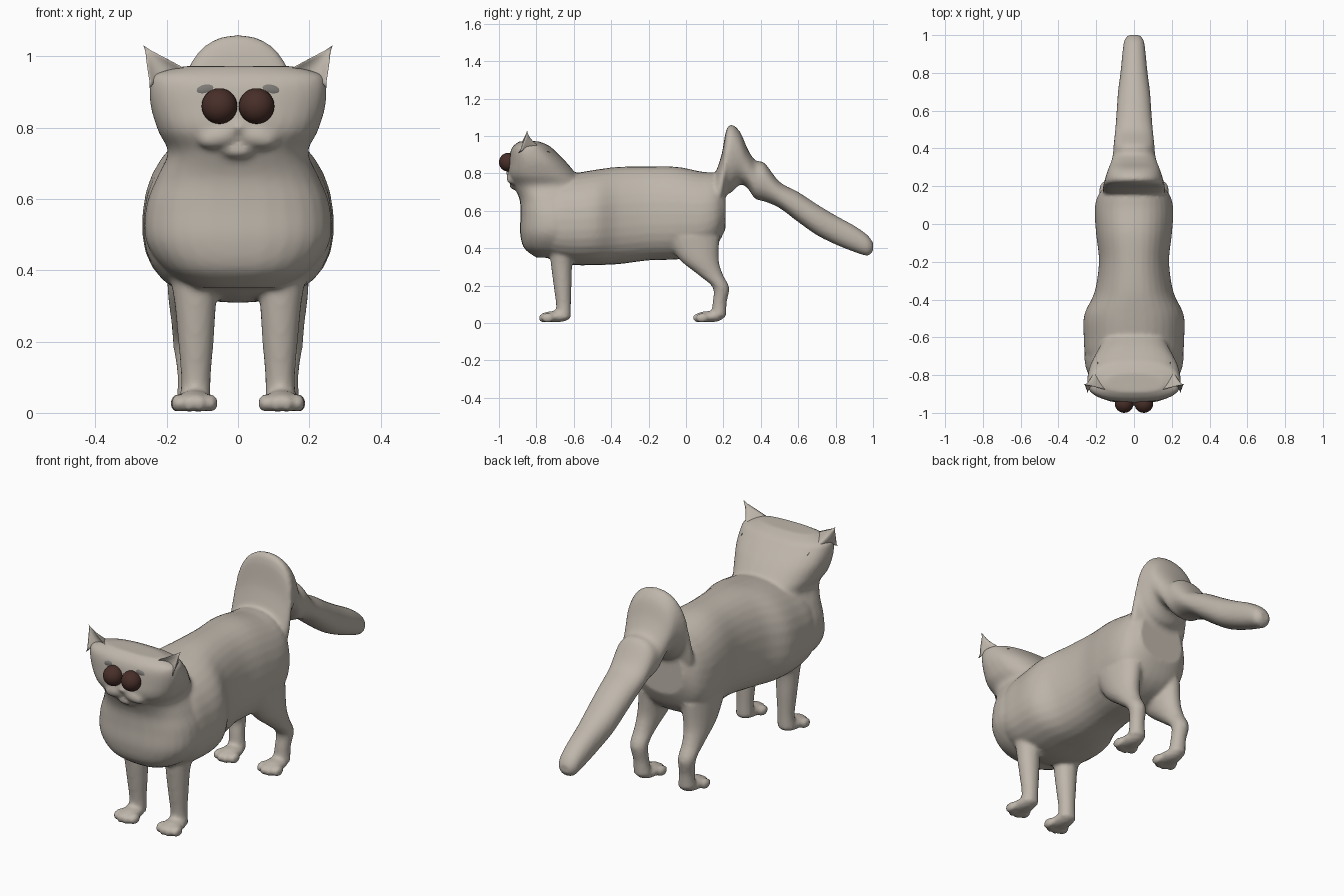
import bpy, bmesh, math
from mathutils import Vector, Matrix

cube = bpy.data.objects.get("Cube")
if cube:
    bpy.data.objects.remove(cube)


def material(name, rgb):
    m = bpy.data.materials.new(name)
    m.use_nodes = True
    m.diffuse_color = (*rgb, 1)
    m.node_tree.nodes["Principled BSDF"].inputs["Base Color"].default_value = (*rgb, 1)
    return m


FUR = material("warm_grey_fur", (0.52, 0.47, 0.41))
EYE = material("dark_brown_eye", (0.065, 0.028, 0.022))
SOCKET = material("shadow_grey_socket", (0.2, 0.19, 0.175))


def make_object(name, bm, mat):
    bmesh.ops.recalc_face_normals(bm, faces=bm.faces)
    for f in bm.faces:
        f.smooth = True
    mesh = bpy.data.meshes.new(name)
    bm.to_mesh(mesh)
    bm.free()
    mesh.materials.append(mat)
    obj = bpy.data.objects.new(name, mesh)
    bpy.context.collection.objects.link(obj)
    return obj


def smooth_path(stations, steps=5):
    """Catmull-Rom interpolation through the stations."""
    pts = [Vector(s) for s in stations]
    pts = [pts[0]] + pts + [pts[-1]]
    out = []
    for a, b, c, d in zip(pts, pts[1:], pts[2:], pts[3:]):
        for i in range(steps):
            t = i / steps
            out.append(b + 0.5 * t * ((c - a) + t * ((2 * a - 5 * b + 4 * c - d)
                       + t * (3 * b - a - 3 * c + d))))
    return out + [pts[-1]]


def loft(bm, stations, tangent, power=2.0, pear=0.0, sides=32):
    """Closed skin over rings (x, y, z, half width, half depth) facing tangent."""
    depth_axis = Vector((0, -tangent[2], tangent[1]))
    rings = []
    for x, y, z, rx, rt in smooth_path(stations):
        ring = []
        for k in range(sides):
            a = math.tau * k / sides
            c, s = math.cos(a), math.sin(a)
            u = math.copysign(abs(c) ** (2 / power), c) * (1 - pear * s)
            v = math.copysign(abs(s) ** (2 / power), s)
            ring.append(bm.verts.new(Vector((x + rx * u, y, z)) + depth_axis * rt * v))
        rings.append(ring)
    for r0, r1 in zip(rings, rings[1:]):
        for k in range(sides):
            j = (k + 1) % sides
            bm.faces.new((r0[k], r0[j], r1[j], r1[k]))
    bm.faces.new(rings[0][::-1])
    bm.faces.new(rings[-1])


def ball(bm, loc, radii, turn=0.0):
    mat = Matrix.LocRotScale(Vector(loc), Matrix.Rotation(turn, 3, "Y"), Vector(radii))
    bmesh.ops.create_uvsphere(bm, u_segments=24, v_segments=14, radius=1, matrix=mat)


def upright(rows):
    """Rows of y, bottom z, top z, half width become upright rings."""
    return [(0, y, (b + t) / 2, rx, (t - b) / 2) for y, b, t, rx in rows]


def level(rows):
    """Rows of z, front y, back y, half width become level rings."""
    return [(0, (f + b) / 2, z, rx, (b - f) / 2) for z, f, b, rx in rows]


skin = bmesh.new()

# Trunk
loft(skin, upright([
    (-.80, .38, .74, .20), (-.70, .33, .78, .255), (-.60, .31, .80, .265),
    (-.48, .31, .82, .262), (-.36, .315, .835, .208), (-.20, .335, .837, .185),
    (-.05, .34, .835, .20), (.08, .36, .81, .207), (.16, .41, .80, .185),
    (.21, .50, .76, .13)]), (0, 1, 0), power=2.3, pear=.1)

# Chest, neck and head
loft(skin, level([
    (.35, -.80, -.50, .12), (.40, -.865, -.45, .20), (.48, -.887, -.42, .255),
    (.58, -.885, -.42, .255), (.66, -.89, -.45, .225), (.73, -.92, -.52, .195),
    (.79, -.95, -.58, .222), (.86, -.947, -.64, .243), (.92, -.938, -.70, .245),
    (.95, -.92, -.735, .23), (.972, -.89, -.79, .15)]), (0, 0, 1), power=2.5, pear=-.12)

# Raised rump and hanging tail
loft(skin, upright([
    (.15, .50, .78, .16), (.19, .60, .90, .168), (.215, .68, 1.03, .16),
    (.245, .70, 1.06, .152), (.29, .74, 1.02, .137), (.33, .72, .93, .122),
    (.37, .665, .87, .112), (.42, .65, .855, .108), (.50, .615, .755, .10),
    (.60, .54, .70, .092), (.70, .47, .635, .085), (.80, .42, .575, .072),
    (.90, .38, .52, .062), (.97, .36, .47, .052), (1.0, .385, .43, .03)]),
    (0, 1, 0), power=2.2)

for side in (-1, 1):
    # Front and hind legs
    front = [(.125, -.655, .42, .075, .075), (.12, -.665, .32, .06, .058),
             (.118, -.66, .20, .05, .048), (.118, -.655, .10, .042, .04),
             (.12, -.655, .03, .044, .04)]
    hind = [(.12, .03, .46, .08, .15), (.132, .07, .34, .065, .105),
            (.138, .13, .26, .05, .067), (.138, .187, .19, .044, .044),
            (.132, .18, .11, .038, .038), (.128, .175, .035, .044, .04)]
    for leg in (front, hind):
        loft(skin, [(side * x, *rest) for x, *rest in leg], (0, 0, -1), sides=24)
    # Paws with four toes each
    for x, y, length in ((.122, -.70, .085), (.125, .125, .08)):
        ball(skin, (side * x, y, .034), (.05, length, .03))
        for k in range(4):
            off = (k - 1.5) * .031
            ball(skin, (side * x + off, y - .063 + abs(off) * .5, .027),
                 (.019, .035, .026))
    # Muzzle puff
    ball(skin, (side * .052, -.925, .775), (.062, .035, .033), side * .25)

# Nose and chin
ball(skin, (0, -.937, .80), (.028, .026, .018))
ball(skin, (0, -.915, .738), (.05, .03, .025))

body = make_object("body", skin, FUR)
fuse = body.modifiers.new("fuse", "REMESH")
fuse.mode = "VOXEL"
fuse.voxel_size = .01
fuse.use_smooth_shade = True
relax = body.modifiers.new("relax", "SMOOTH")
relax.factor = .5
relax.iterations = 5

for side, label in ((-1, "right"), (1, "left")):
    # Cupped ear
    bm = bmesh.new()
    edge_crease = bm.edges.layers.float.new("crease_edge")
    vert_crease = bm.verts.layers.float.new("crease_vert")
    tip, outer, back, inner, hollow = [bm.verts.new((side * x, y, z)) for x, y, z in (
        (.265, -.85, 1.03), (.248, -.895, .91), (.19, -.72, .91),
        (.115, -.89, .95), (.20, -.835, .945))]
    for f in ((tip, outer, back), (tip, back, inner), (tip, inner, hollow),
              (tip, hollow, outer), (outer, hollow, inner, back)):
        bm.faces.new(f)
    for v in (tip, outer, inner, back):
        v[vert_crease] = 1
    for v in (outer, inner):
        bm.edges.get((tip, v))[edge_crease] = .8
    ear = make_object(label + "_ear", bm, FUR)
    cup = ear.modifiers.new("round", "SUBSURF")
    cup.levels = cup.render_levels = 3

    # Eye and the dark socket above it
    bm = bmesh.new()
    ball(bm, (side * .052, -.95, .86), (.05, .05, .05))
    make_object(label + "_eye", bm, EYE)
    bm = bmesh.new()
    ball(bm, (side * .087, -.926, .905), (.038, .014, .019), side * .15)
    make_object(label + "_eye_socket", bm, SOCKET)
